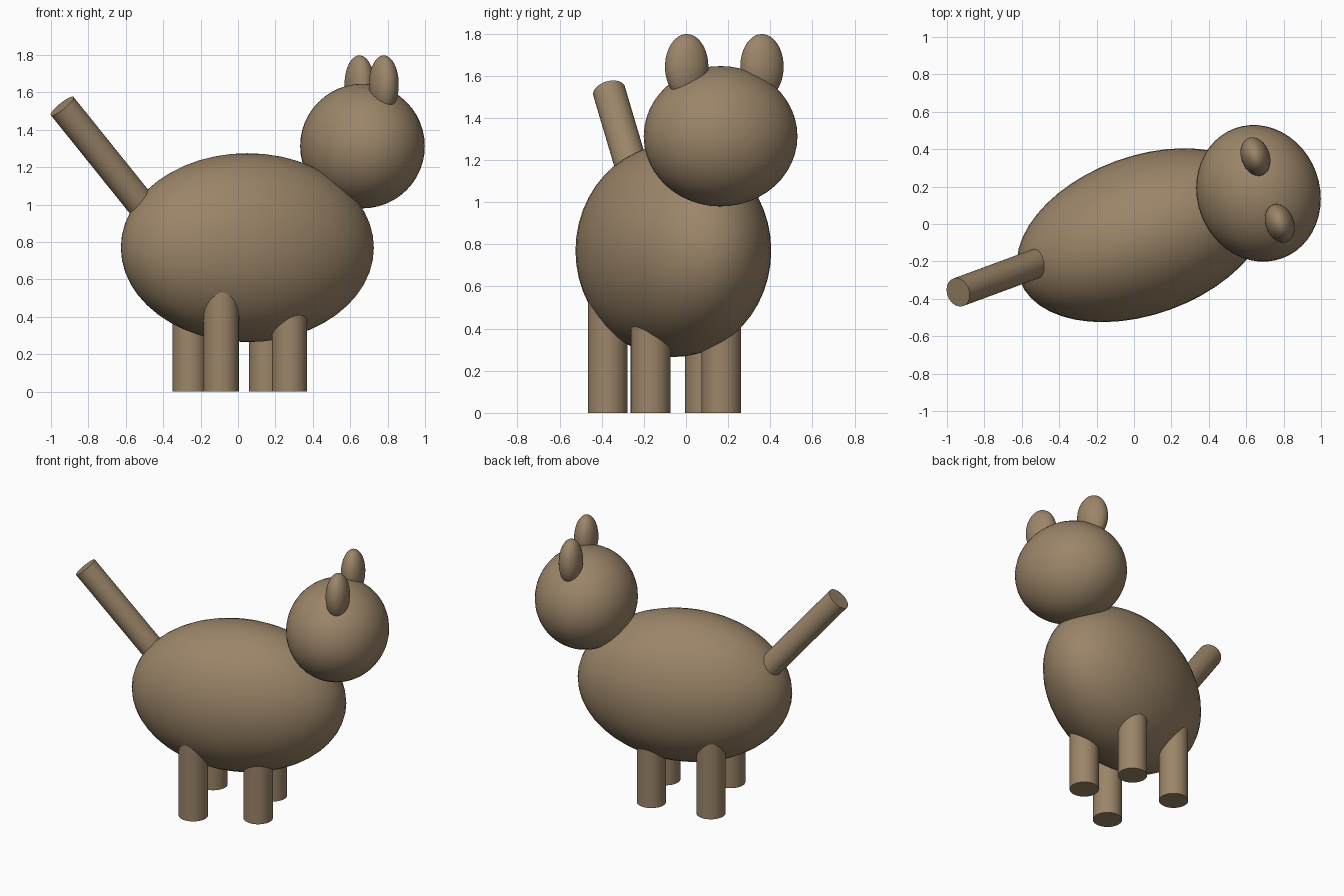
import bpy
from math import radians
from mathutils import Matrix, Vector

default = bpy.data.objects.get("Cube")
if default:
    bpy.data.objects.remove(default, do_unlink=True)

# One warm brown for the whole animal
brown = bpy.data.materials.new("warm brown")
brown.use_nodes = True
colour = (0.33, 0.235, 0.14, 1)
brown.diffuse_color = colour
bsdf = brown.node_tree.nodes["Principled BSDF"]
bsdf.inputs["Base Color"].default_value = colour
bsdf.inputs["Roughness"].default_value = 0.8

# The animal stands turned about the vertical through its body centre
TURN = Matrix.Rotation(radians(20), 4, "Z")
CENTRE = Vector((0.05, -0.06, 0))


def place(along, across, height):
    return CENTRE + TURN @ Vector((along, across, height))


def finish(name):
    obj = bpy.context.object
    obj.name = name
    obj.data.materials.append(brown)
    bpy.ops.object.shade_smooth_by_angle(angle=radians(40))
    return obj


def ellipsoid(name, centre, radii):
    bpy.ops.mesh.primitive_uv_sphere_add(segments=48, ring_count=24, location=centre)
    obj = finish(name)
    obj.scale = radii
    obj.rotation_euler.z = radians(20)


def rod(name, start, end, radius):
    axis = end - start
    bpy.ops.mesh.primitive_cylinder_add(
        vertices=40, radius=radius, depth=axis.length, location=(start + end) / 2)
    obj = finish(name)
    obj.rotation_euler = axis.to_track_quat("Z", "Y").to_euler()


# Body and head
ellipsoid("body", place(0, 0, 0.77), (0.704, 0.423, 0.505))
ellipsoid("head", place(0.655, 0, 1.313), (0.328, 0.37, 0.333))

# Ears and legs; the hind legs stand wider than the front ones
for side, label in ((1, "left"), (-1, "right")):
    ellipsoid("ear_" + label, place(0.707, side * 0.19, 1.643), (0.076, 0.106, 0.155))
    for pair, along, across in (("front", 0.175, 0.179), ("hind", -0.238, 0.245)):
        foot = place(along, side * across, 0)
        rod(f"{pair}_leg_{label}", foot, foot + Vector((0, 0, 0.6)), 0.094)

# Tail, rising out of the rump
rod("tail", Vector((-0.46, -0.188, 0.93)), Vector((-0.94, -0.365, 1.527)), 0.078)
